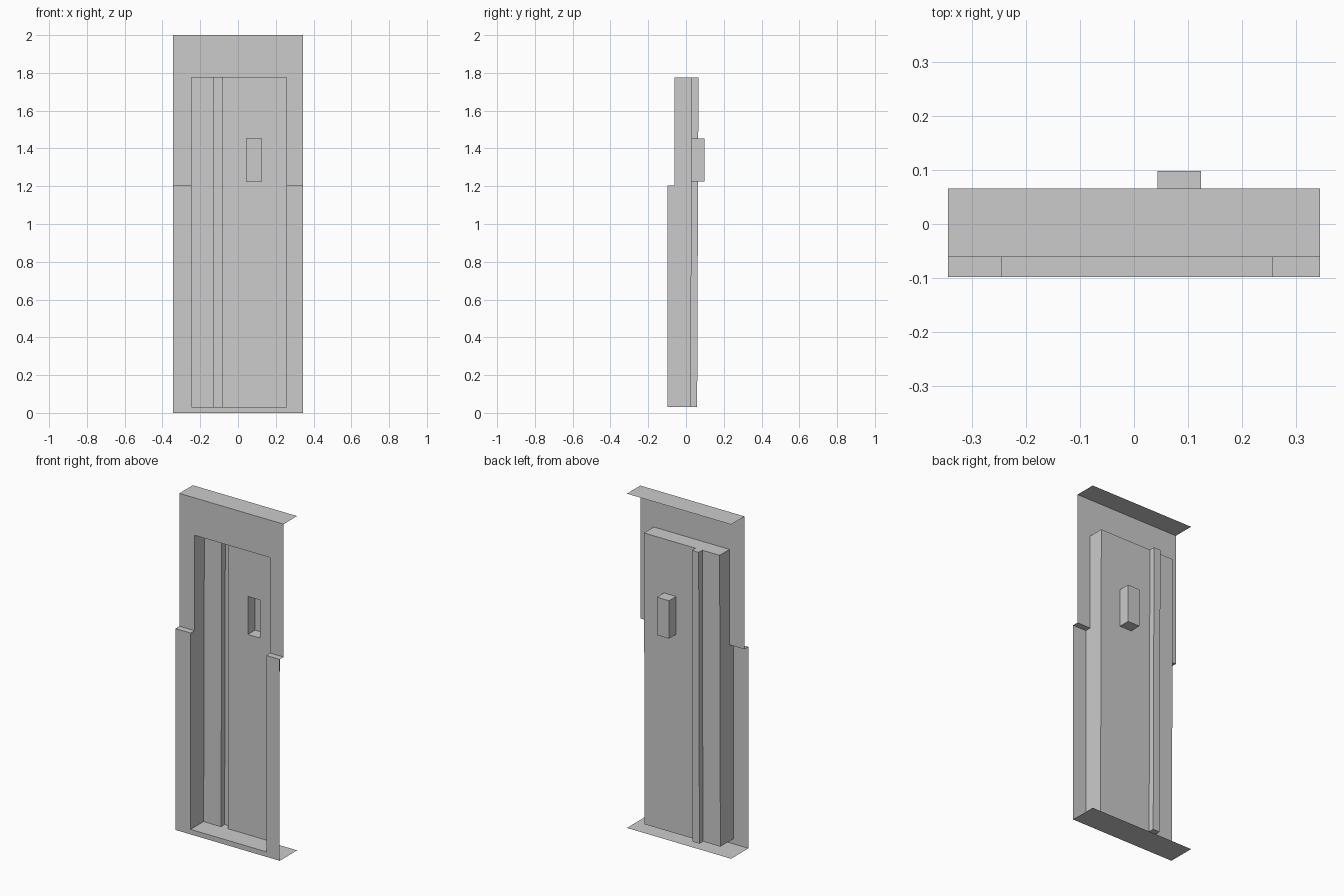
import bpy
from mathutils import Vector

if "Cube" in bpy.data.objects:
    bpy.data.objects.remove(bpy.data.objects["Cube"])

W, H = 0.345, 2.0                      # half width, height
L, R = -0.245, 0.256                   # doorway sides
Z0, ZS, Z1 = 0.03, 1.205, 1.776        # sill, ledge, lintel
LOW, UP, BACK = -0.098, -0.061, 0.066  # front planes and rear depth
GL, GR = -0.13, -0.085                 # groove sides
PX, PZ = (0.044, 0.124), (1.225, 1.452)  # handle pocket


def door_y(z):
    return 0.025 + 0.007 * (z - Z0) / (Z1 - Z0)   # door leans slightly


def groove_y(z):
    return door_y(z) + 0.034


def build(name, faces):
    """Sheet object from (direction it faces, corner points) pairs."""
    verts, polys = [], []
    for facing, pts in faces:
        pts = [Vector(p) for p in pts]
        n = sum((a.cross(b) for a, b in zip(pts, pts[1:] + pts[:1])), Vector())
        if n.dot(Vector(facing)) < 0:
            pts.reverse()
        polys.append(range(len(verts), len(verts) + len(pts)))
        verts += pts
    me = bpy.data.meshes.new(name)
    me.from_pydata(verts, [], [list(p) for p in polys])
    me.update()
    ob = bpy.data.objects.new(name, me)
    bpy.context.collection.objects.link(ob)
    # weld shared corners
    weld = ob.modifiers.new("weld", 'WELD')
    weld.merge_threshold = 0.0001
    return ob


def front(x0, x1, z0, z1, y=lambda z: 0):
    return ((0, -1, 0), [(x0, y(z0), z0), (x1, y(z0), z0),
                         (x1, y(z1), z1), (x0, y(z1), z1)])


def level(x0, x1, y0, y1, z, up):
    return ((0, 0, up), [(x0, y0, z), (x1, y0, z), (x1, y1, z), (x0, y1, z)])


# front frame: low and high jambs, lintel, sill and ledges
faces = [front(-W, W, Z1, H, lambda z: UP), front(-W, W, 0, Z0, lambda z: LOW)]
for a, b in ((-W, L), (R, W)):
    faces += [front(a, b, Z0, ZS, lambda z: LOW),
              front(a, b, ZS, Z1, lambda z: UP),
              level(a, b, LOW, UP, ZS, 1)]
build("front_frame", faces)

# top and bottom caps
build("top_cap", [level(-W, W, UP, BACK, H, 1)])
build("bottom_cap", [level(-W, W, LOW, BACK, 0, -1)])

# doorway reveal: stepped side walls, soffit and threshold with groove notch
faces = []
for x, d in ((L, 1), (R, -1)):
    faces.append(((d, 0, 0), [(x, LOW, Z0), (x, door_y(Z0), Z0), (x, door_y(Z1), Z1),
                              (x, UP, Z1), (x, UP, ZS), (x, LOW, ZS)]))
for z, y, d in ((Z1, UP, -1), (Z0, LOW, 1)):
    faces += [level(L, R, y, door_y(z), z, d),
              level(GL, GR, door_y(z), groove_y(z), z, d)]
build("doorway_reveal", faces)

# door leaf around the pocket opening
build("door_leaf", [front(L, GL, Z0, Z1, door_y),
                    front(GR, PX[0], Z0, Z1, door_y),
                    front(PX[1], R, Z0, Z1, door_y),
                    front(*PX, Z0, PZ[0], door_y),
                    front(*PX, PZ[1], Z1, door_y)])


def channel(x0, x1, z0, z1, back):
    sides = [((d, 0, 0), [(x, door_y(z0), z0), (x, back(z0), z0),
                          (x, back(z1), z1), (x, door_y(z1), z1)])
             for x, d in ((x0, 1), (x1, -1))]
    return sides + [front(x0, x1, z0, z1, back)]


# vertical groove pressed into the door
build("door_groove", channel(GL, GR, Z0, Z1, groove_y))

# handle pocket
build("handle_pocket", channel(*PX, *PZ, lambda z: 0.098)
      + [level(*PX, door_y(z), 0.098, z, d) for z, d in zip(PZ, (1, -1))])
